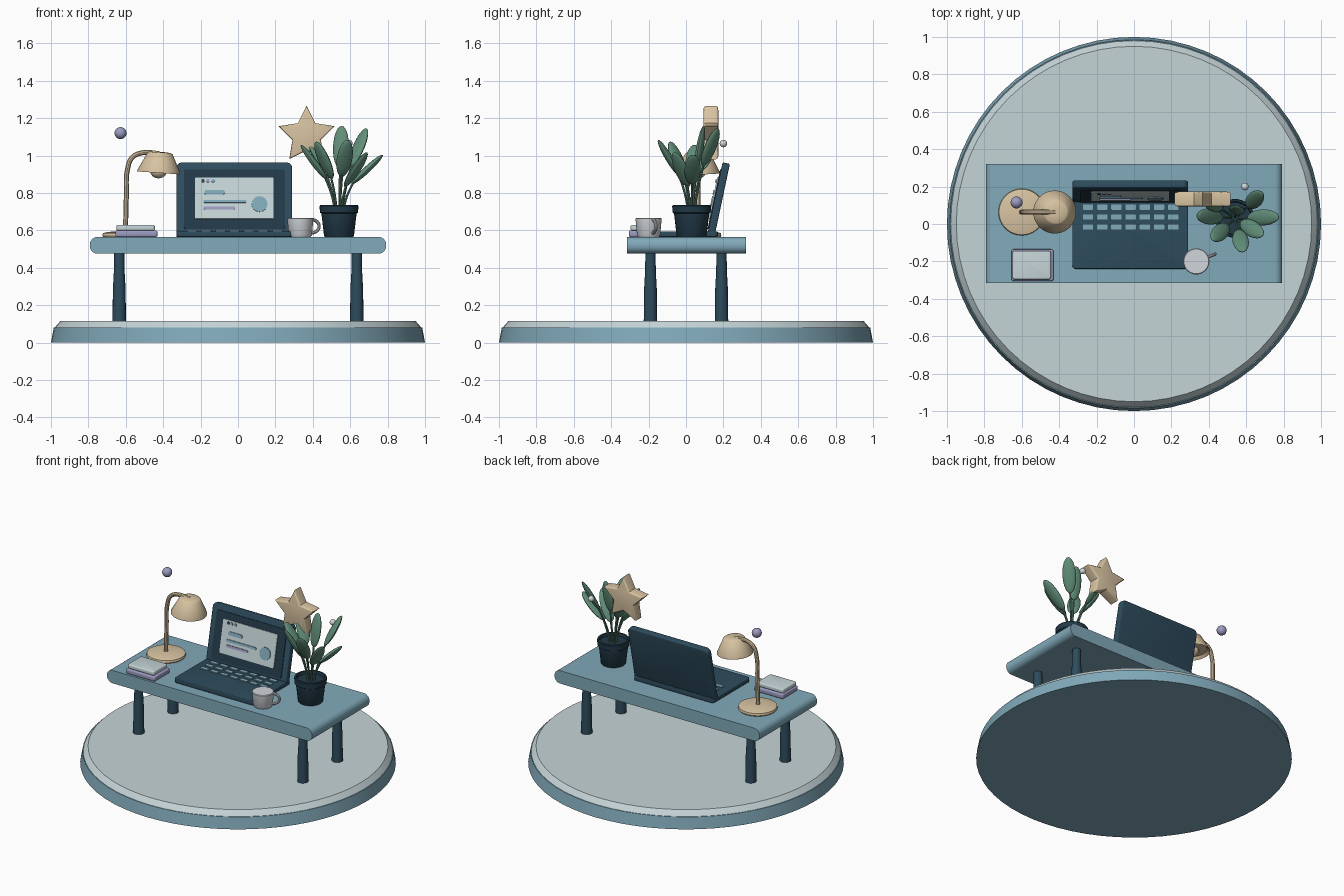
import bpy, bmesh, math
from math import sin, cos, pi
from mathutils import Matrix, Vector

if "Cube" in bpy.data.objects:
    bpy.data.objects.remove(bpy.data.objects["Cube"])


def material(name, *rgb):
    m = bpy.data.materials.new(name)
    m.use_nodes = True
    m.diffuse_color = (*rgb, 1)
    m.node_tree.nodes["Principled BSDF"].inputs["Base Color"].default_value = (*rgb, 1)
    return m


BLUE = material("dusty blue", .22, .40, .49)
PALE = material("pale grey", .56, .66, .68)
NAVY = material("navy", .027, .072, .11)
DARK = material("dark navy", .016, .042, .065)
SAND = material("sand", .69, .55, .36)
GREEN = material("leaf green", .12, .27, .19)
LILAC = material("lilac", .33, .33, .53)
WHITE = material("soft white", .64, .67, .71)

T = Matrix.Translation
TOP = .565  # table surface height


def finish(name, bm, mat, matrix=Matrix(), smooth=True):
    bmesh.ops.recalc_face_normals(bm, faces=bm.faces)
    me = bpy.data.meshes.new(name)
    bm.to_mesh(me)
    bm.free()
    return add(name, me, mat, matrix, smooth)


def add(name, me, mat, matrix=Matrix(), smooth=True):
    me.materials.clear()
    me.materials.append(mat)
    if smooth:
        me.shade_smooth()
        me.set_sharp_from_angle(angle=math.radians(35))
    ob = bpy.data.objects.new(name, me)
    ob.matrix_world = matrix
    bpy.context.collection.objects.link(ob)
    return ob


def prism(name, outline, depth, mat, matrix, bevel=0):
    """Outline in local xy, extruded from z=0 to z=depth."""
    bm = bmesh.new()
    face = bm.faces.new([bm.verts.new((x, y, 0)) for x, y in outline])
    new = bmesh.ops.extrude_face_region(bm, geom=[face])["geom"]
    for v in new:
        if isinstance(v, bmesh.types.BMVert):
            v.co.z = depth
    if bevel:
        rims = [e for e in bm.edges if abs(e.verts[0].co.z - e.verts[1].co.z) < 1e-5]
        bmesh.ops.bevel(bm, geom=rims, offset=bevel, segments=3, profile=.5, affect='EDGES')
    return finish(name, bm, mat, matrix)


def slab(name, w, h, depth, r, mat, matrix, bevel=0, steps=6):
    """Rounded rectangle plate centred on its local origin."""
    pts = []
    for q, (sx, sy) in enumerate([(1, 1), (-1, 1), (-1, -1), (1, -1)]):
        for i in range(steps + 1):
            a = (q + i / steps) * pi / 2
            pts.append((sx * (w / 2 - r) + r * cos(a), sy * (h / 2 - r) + r * sin(a)))
    return prism(name, pts, depth, mat, matrix, bevel)


def lathe(name, profile, mat, matrix, n=32):
    """Closed solid turned around local z from (radius, height) points."""
    bm = bmesh.new()
    rings = [[bm.verts.new((r * cos(2 * pi * i / n), r * sin(2 * pi * i / n), z))
              for i in range(n)] for r, z in profile]
    for a, b in zip(rings, rings[1:]):
        for i in range(n):
            j = (i + 1) % n
            bm.faces.new((a[i], a[j], b[j], b[i]))
    bm.faces.new(rings[0])
    bm.faces.new(rings[-1])
    return finish(name, bm, mat, matrix)


def ball(name, size, mat, matrix, u=20, v=12):
    bm = bmesh.new()
    bmesh.ops.create_uvsphere(bm, u_segments=u, v_segments=v, radius=1,
                              matrix=Matrix.Diagonal((*size, 1)))
    return finish(name, bm, mat, matrix)


def tube(name, points, radius, mat):
    cu = bpy.data.curves.new(name, 'CURVE')
    cu.dimensions = '3D'
    cu.bevel_depth = radius
    cu.bevel_resolution = 3
    cu.use_fill_caps = True
    cu.resolution_u = 6
    sp = cu.splines.new('BEZIER')
    sp.bezier_points.add(len(points) - 1)
    for p, co in zip(sp.bezier_points, points):
        p.co = co
        p.handle_left_type = p.handle_right_type = 'AUTO'
    tmp = bpy.data.objects.new(name + "_path", cu)
    me = bpy.data.meshes.new_from_object(tmp)
    bpy.data.objects.remove(tmp)
    return add(name, me, mat)


# Round platform
lathe("platform_base", [(1, 0), (.985, .08)], BLUE, Matrix(), 64)
lathe("platform_top", [(.98, .08), (.972, .09), (.95, .115)], PALE, Matrix(), 64)

# Table: rounded profile extruded front to back
slab("table_top", 1.585, .09, .635, .042, BLUE,
     T((0, .32, .52)) @ Matrix.Rotation(pi / 2, 4, 'X'))
for sx, side in ((1, "left"), (-1, "right")):
    for sy, end in ((1, "back"), (-1, "front")):
        lathe(f"{end}_{side}_leg", [(.036, 0), (.034, .17), (.029, .26), (.027, .362)], NAVY,
              T((sx * .635, sy * .19, .115)), 16)

# Laptop base and keys
slab("laptop_base", .62, .41, .03, .02, NAVY, T((-.02, -.035, TOP)), .005)
for row in range(3):
    for col in range(7):
        slab("key", .056, .028, .008, .004, BLUE,
             T((-.246 + .076 * col, .09 - .053 * row, TOP + .028)), steps=2)

# Laptop lid, in its own tilted frame (x right, y up the lid, z out of the screen)
s, c = sin(math.radians(12)), cos(math.radians(12))
lid = T((-.02, .112, .57)) @ Matrix(((1, 0, 0, 0), (0, s, -c, 0), (0, c, s, 0), (0, 0, 0, 1)))
slab("laptop_lid", .62, .405, .04, .03, NAVY, lid @ T((0, .2, -.04)), .006)
slab("screen_frame", .54, .325, .005, .015, DARK, lid @ T((0, .2, 0)))
slab("screen", .42, .225, .006, .008, PALE, lid @ T((0, .205, .005)))


def on_screen(name, x, z, w, h, mat):
    slab(name, w, h, .006, min(w, h) / 2 - .0005, mat,
         lid @ T((x + .02, (z - .57) / c, .011)))


for i, mat in enumerate((NAVY, LILAC, BLUE)):
    on_screen("window_dot", -.187 + .027 * i, .862, .018, .018, mat)
on_screen("title_bar", -.125, .80, .11, .024, BLUE)
on_screen("long_bar", -.07, .752, .23, .016, BLUE)
on_screen("short_bar", -.1, .717, .17, .016, LILAC)
on_screen("round_badge", .115, .738, .084, .084, BLUE)

# Books
slab("lower_book", .225, .17, .034, .012, LILAC, T((-.543, -.22, TOP)), .008)
slab("upper_book", .205, .152, .03, .012, PALE, T((-.547, -.22, TOP + .034)), .008)

# Mug
lathe("mug", [(.056, 0), (.062, .01), (.07, .098), (.066, .102)], WHITE, T((.333, -.2, TOP)))
out = Vector((.93, .36, 0))
tube("mug_handle", [Vector((.333, -.2, .622)) + out * (.058 + .05 * cos(a)) + Vector((0, 0, .037 * sin(a)))
                    for a in [(-.5 + i / 6) * pi for i in range(7)]], .009, WHITE)

# Desk lamp
LY = .064
lathe("lamp_foot", [(.122, 0), (.125, .006), (.122, .02), (.1, .026), (.03, .032)], SAND,
      T((-.6, LY, TOP)), 40)
tube("lamp_stem", [(x, LY, z) for x, z in
                   ((-.602, .58), (-.597, .78), (-.59, .93), (-.565, .99), (-.51, 1.015), (-.42, 1.01))],
     .014, SAND)
shade = T((-.42, LY, .965)) @ Matrix.Rotation(math.radians(4), 4, 'Y')
lathe("lamp_shade", [(.098, -.04), (.115, -.058), (.115, -.05), (.068, .045), (.058, .052), (.02, .055)],
      SAND, shade, 40)
ball("lamp_bulb", (.045, .045, .04), SAND, T((-.425, LY, .918)))

# Star
star = []
for i in range(10):
    r, a = (.158, .08)[i % 2], pi / 2 + i * pi / 5
    star.append((r * cos(a), r * sin(a)))
prism("star", star, .08, SAND, T((.367, .173, 1.108)) @ Matrix.Rotation(pi / 2, 4, 'X'), .012)

# Floating beads
ball("lilac_bead", (.032,) * 3, LILAC, T((-.628, .115, 1.12)))
ball("white_bead", (.02,) * 3, WHITE, T((.593, .2, 1.064)))

# Plant pot
pot = Vector((.54, .03, TOP))
lathe("plant_pot", [(.076, 0), (.08, .005), (.094, .125), (.102, .13), (.104, .165),
                    (.1, .17), (.09, .17), (.086, .15)], DARK, T(pot))

# Leaves: centre offset from the pot axis and height above the table
for x, y, z in ((-.12, .085, .45), (-.135, .01, .40), (-.08, -.075, .41), (.03, -.12, .42),
                (.09, -.055, .36), (.15, .005, .36), (.105, .1, .48), (.01, .045, .48)):
    centre = pot + Vector((x, y, z))
    up = Vector((x, y, z - .22)).normalized()
    side = Vector((-y, x, 0)).normalized()
    face = side.cross(up)
    turn = Matrix((side, face, up)).transposed().to_4x4()
    ball("leaf", (.043, .018, .115), GREEN, T(centre) @ turn, 16, 12)
    root = pot + Vector((x * .15, y * .15, .14))
    tip = centre - up * .1
    tube("leaf_stem", [root, (root + tip) / 2 + Vector((-x, -y, 0)) * .05, tip], .006, GREEN)
